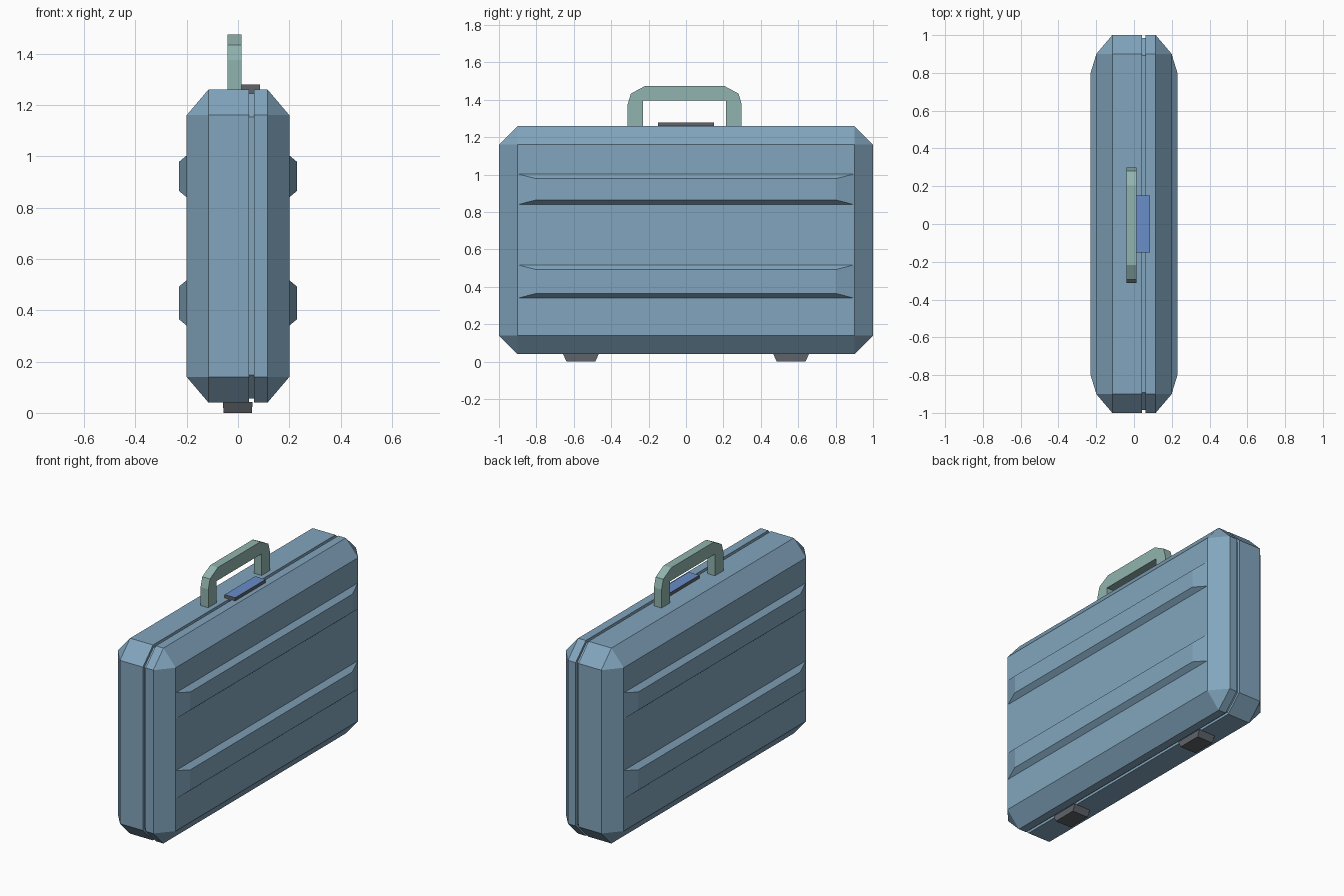
import bpy, bmesh

if "Cube" in bpy.data.objects:
    bpy.data.objects.remove(bpy.data.objects["Cube"])


def material(name, rgb):
    m = bpy.data.materials.new(name)
    m.diffuse_color = (*rgb, 1)
    m.use_nodes = True
    m.node_tree.nodes["Principled BSDF"].inputs["Base Color"].default_value = m.diffuse_color
    return m


SHELL = material("steel blue shell", (0.223, 0.376, 0.510))
HANDLE = material("sage handle", (0.285, 0.455, 0.425))
GREY = material("dark grey plastic", (0.115, 0.127, 0.142))
BLUE = material("blue latch top", (0.138, 0.266, 0.578))


def finish(bm, name, *mats):
    bmesh.ops.remove_doubles(bm, verts=bm.verts, dist=1e-5)
    bmesh.ops.recalc_face_normals(bm, faces=bm.faces)
    me = bpy.data.meshes.new(name)
    bm.to_mesh(me)
    bm.free()
    for m in mats:
        me.materials.append(m)
    ob = bpy.data.objects.new(name, me)
    bpy.context.collection.objects.link(ob)
    return ob


def loft(bm, rings):
    """Skin a list of equal-length point rings and cap both ends."""
    vs = [[bm.verts.new(p) for p in r] for r in rings]
    n = len(vs[0])
    for a, b in zip(vs, vs[1:]):
        for i in range(n):
            bm.faces.new((a[i], a[(i + 1) % n], b[(i + 1) % n], b[i]))
    bm.faces.new(vs[0])
    bm.faces.new(vs[-1])


def octagon(x, hy, hz, c, zc=0.65):
    """Corner-cut rectangle in the plane at x; c = 0 gives a plain rectangle."""
    q = [(hy, hz - c), (hy - c, hz)]
    pts = q + [(-y, z) for y, z in q[::-1]]
    pts += [(-y, -z) for y, z in pts]
    return [(x, y, zc + z) for y, z in pts]


def rect_x(x, hy, z0, z1):
    return [(x, -hy, z0), (x, hy, z0), (x, hy, z1), (x, -hy, z1)]


def rect_z(z, x0, x1, y0, y1):
    return [(x0, y0, z), (x1, y0, z), (x1, y1, z), (x0, y1, z)]


# case body: chamfered shell with a seam groove around it
bm = bmesh.new()
loft(bm, [octagon(x, 1 - d, 0.61 - d, c) for x, d, c in (
    (-0.2, 0.1, 0), (-0.115, 0, 0.1),
    (0.043, 0, 0.1), (0.043, 0.016, 0.091),
    (0.062, 0.016, 0.091), (0.062, 0, 0.1),
    (0.115, 0, 0.1), (0.2, 0.1, 0))])
bmesh.ops.dissolve_degenerate(bm, dist=1e-5, edges=bm.edges)
finish(bm, "case_body", SHELL)

# raised ribs, two on each broad side
for side, label in ((-1, "left"), (1, "right")):
    for z0, z1, level in ((0.34, 0.517, "lower"), (0.84, 1.003, "upper")):
        bm = bmesh.new()
        loft(bm, [rect_x(side * 0.195, 0.897, z0, z1),
                  rect_x(side * 0.2, 0.897, z0, z1),
                  rect_x(side * 0.23, 0.8, z0 + 0.025, z1 - 0.025)])
        finish(bm, f"rib_{level}_{label}", SHELL)

# handle: bent bar from an outer and inner profile
half_outer = [(0.305, 1.25), (0.305, 1.375), (0.288, 1.433), (0.21, 1.475)]
half_inner = [(0.222, 1.25), (0.222, 1.395), (0.222, 1.395), (0.21, 1.395)]
outer = half_outer + [(-y, z) for y, z in half_outer[::-1]]
inner = half_inner + [(-y, z) for y, z in half_inner[::-1]]
X0, X1, YC = -0.04, 0.013, -0.007
bm = bmesh.new()
loft(bm, [[(X0, a + YC, b), (X1, a + YC, b), (X1, c + YC, d), (X0, c + YC, d)]
          for (a, b), (c, d) in zip(outer, inner)])
bmesh.ops.dissolve_degenerate(bm, dist=1e-5, edges=bm.edges)
finish(bm, "handle", HANDLE)

# latch: grey block with a blue top face
bm = bmesh.new()
loft(bm, [rect_z(1.235, 0.013, 0.086, -0.15, 0.15),
          rect_z(1.28, 0.013, 0.086, -0.15, 0.15)])
latch = finish(bm, "latch", GREY, BLUE)
for p in latch.data.polygons:
    p.material_index = 1 if p.normal.z > 0.5 else 0

# feet: tapered pads under the case
for side, label in ((-1, "front"), (1, "back")):
    yc = side * 0.562
    bm = bmesh.new()
    loft(bm, [rect_z(0, -0.057, 0.055, yc - 0.077, yc + 0.077),
              rect_z(0.042, -0.058, 0.056, yc - 0.096, yc + 0.096)])
    finish(bm, f"foot_{label}", GREY)
